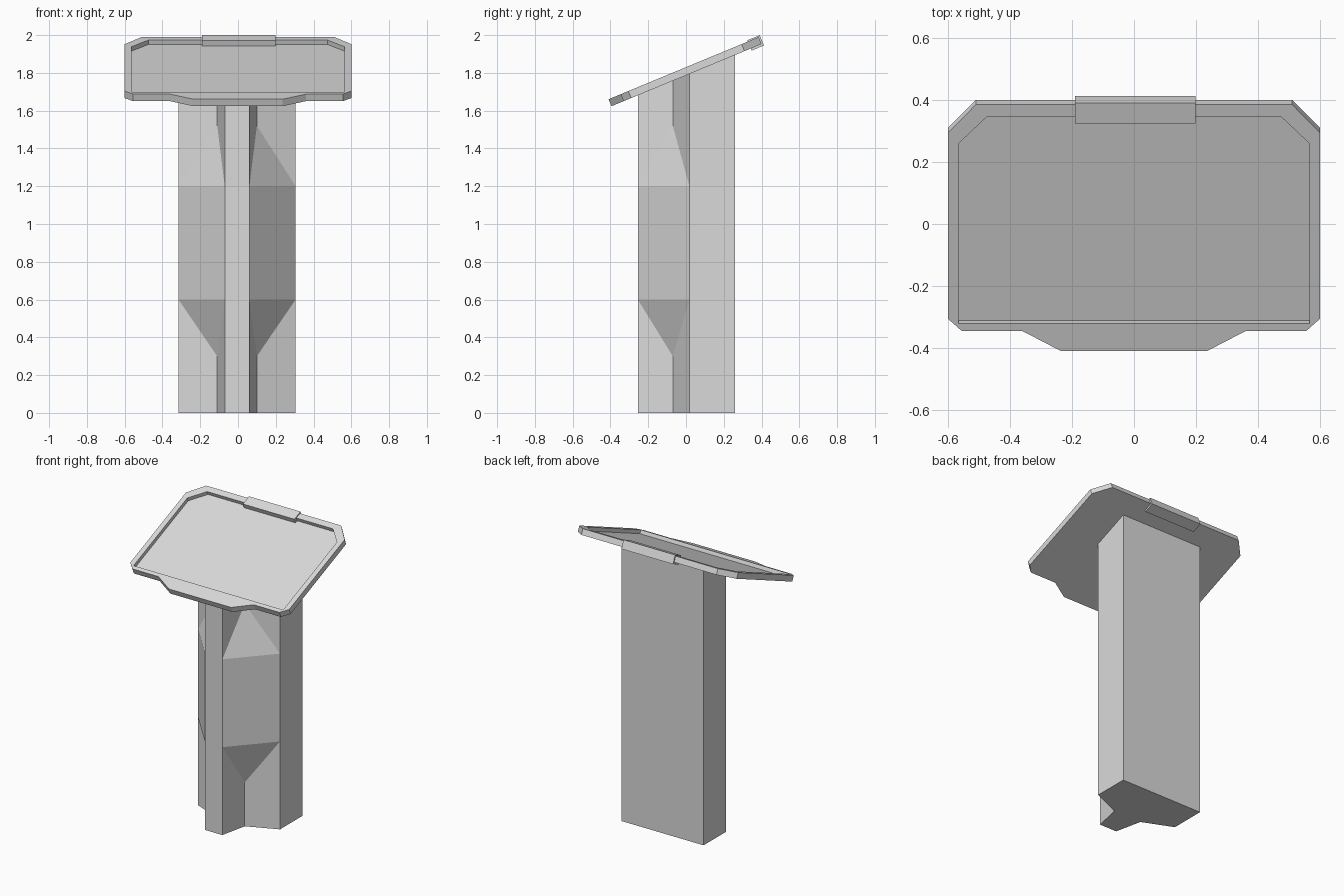
import bpy, bmesh, math
from mathutils import Matrix, Vector

if "Cube" in bpy.data.objects:
    bpy.data.objects.remove(bpy.data.objects["Cube"], do_unlink=True)

TILT = math.radians(22.5)
BASE = 1.787      # height of the panel's underside at y = 0
THICK = 0.04
FLOOR = 0.015     # recess floor above the underside

grey = bpy.data.materials.new("light grey")
grey.use_nodes = True
grey.diffuse_color = (0.7, 0.7, 0.7, 1)
grey.node_tree.nodes["Principled BSDF"].inputs["Base Color"].default_value = (0.7, 0.7, 0.7, 1)


def half_mesh(name, faces, matrix):
    """Build the +x half from polygons and mirror it."""
    bm = bmesh.new()
    for pts in faces:
        bm.faces.new([bm.verts.new(p) for p in pts])
    bmesh.ops.remove_doubles(bm, verts=bm.verts, dist=1e-5)
    bmesh.ops.recalc_face_normals(bm, faces=bm.faces)
    mesh = bpy.data.meshes.new(name)
    bm.to_mesh(mesh)
    bm.free()
    mesh.materials.append(grey)
    obj = bpy.data.objects.new(name, mesh)
    bpy.context.collection.objects.link(obj)
    obj.matrix_world = matrix
    mirror = obj.modifiers.new("mirror", 'MIRROR')
    mirror.use_clip = True
    mirror.merge_threshold = 0.0005
    return obj


def at(points, h):
    return [Vector((x, y, h)) for x, y in points]


def walls(points, low, high):
    lo, hi = at(points, low), at(points, high)
    return [[lo[i], lo[i + 1], hi[i + 1], hi[i]] for i in range(len(lo) - 1)]


# Column: notched at both ends, chamfered in the middle, cut by the panel plane
nose_mid, nose = (0, -0.255), (0.065, -0.255)
notch, side = (0.105, -0.07), (0.31, 0.018)
back, back_mid = (0.31, 0.26), (0, 0.26)
outline = [nose_mid, nose, notch, side, back, back_mid]


def v(p, z=None):
    """Point at height z, or on the sloping top."""
    return Vector((p[0], p[1], BASE + p[1] * math.tan(TILT) if z is None else z))


column = [
    [v(p, 0) for p in outline],
    [v(p) for p in outline],
    [v(nose_mid, 0), v(nose, 0), v(nose, 0.6), v(nose, 1.2), v(nose), v(nose_mid)],
    [v(side, 0), v(back, 0), v(back), v(side), v(side, 1.2), v(side, 0.6)],
    [v(back, 0), v(back_mid, 0), v(back_mid), v(back)],
    [v(nose, 0.6), v(side, 0.6), v(side, 1.2), v(nose, 1.2)],
]
for end, tip, edge in ((0, 0.3, 0.6), (None, 1.52, 1.2)):
    column.append([v(nose, edge), v(notch, tip), v(side, edge)])
    for p in (nose, side):
        column.append([v(p, end), v(notch, end), v(notch, tip), v(p, edge)])
half_mesh("column", column, Matrix.Translation((-0.005, 0, 0)))

# Tilted panel with a recessed display area
tilted = Matrix.Translation((0, 0, BASE)) @ Matrix.Rotation(TILT, 4, 'X')
rim = [(0, -0.427), (0.235, -0.427), (0.36, -0.357), (0.555, -0.357),
       (0.6, -0.314), (0.6, 0.335), (0.51, 0.433), (0, 0.433)]
recess = [(0, -0.33), (0.565, -0.33), (0.565, 0.298), (0.475, 0.39), (0, 0.39)]
panel = [at(rim, 0), at(rim, THICK) + at(recess[::-1], THICK), at(recess, FLOOR)]
panel += walls(rim, 0, THICK) + walls(recess, FLOOR, THICK)
half_mesh("tilted_panel", panel, tilted)

# Clip wrapped round the panel's back edge
clip_outline = [(0, 0.371), (0.195, 0.371), (0.195, 0.442), (0, 0.442)]
clip_low, clip_high = -0.012, 0.047
clip = [at(clip_outline, clip_low), at(clip_outline, clip_high)]
clip += walls(clip_outline, clip_low, clip_high)
half_mesh("back_clip", clip, tilted @ Matrix.Translation((0.004, 0, 0)))
